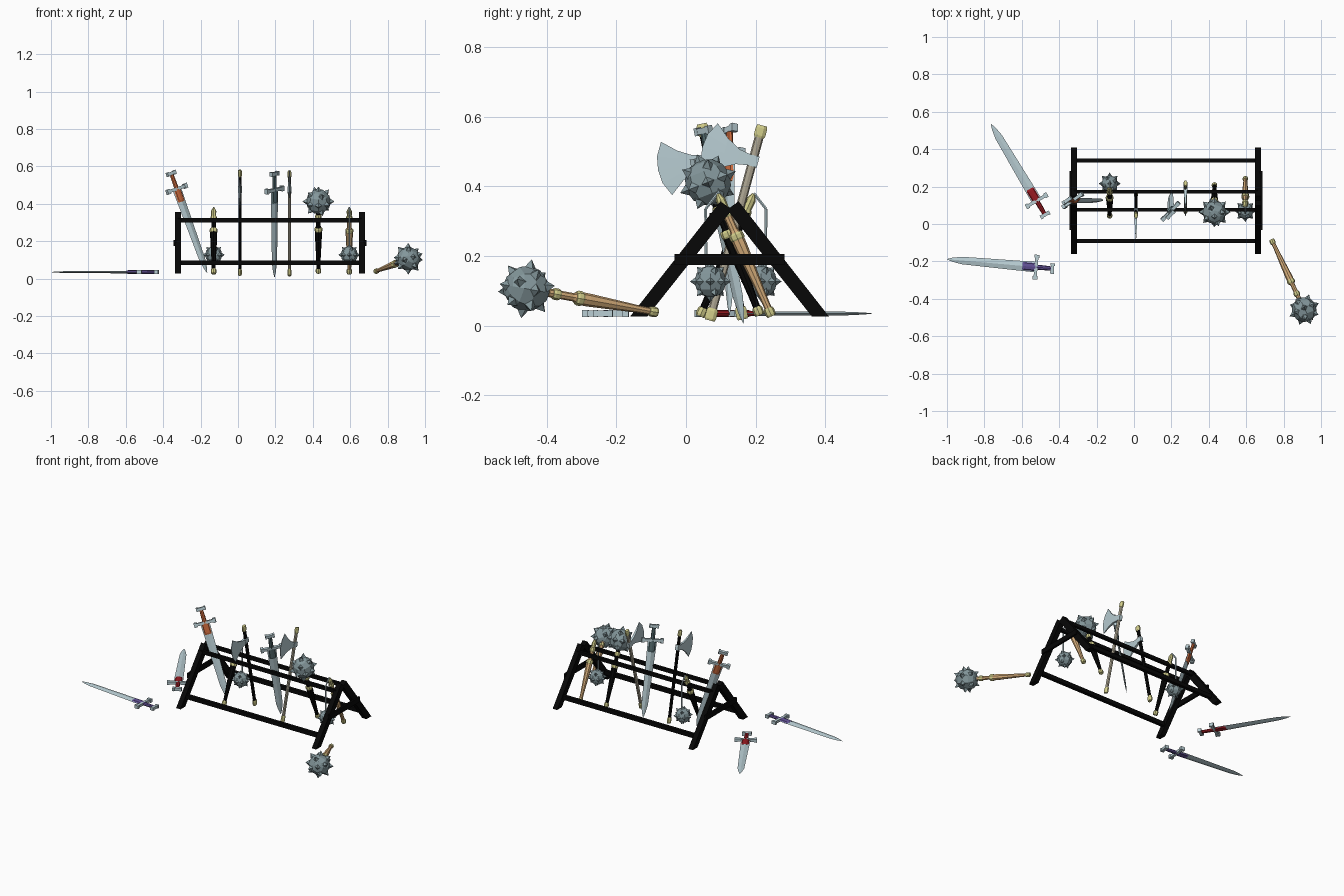
import bpy, bmesh, math
from mathutils import Vector, Matrix

if "Cube" in bpy.data.objects:
    bpy.data.objects.remove(bpy.data.objects["Cube"])

def material(name, r, g, b):
    m = bpy.data.materials.new(name)
    m.diffuse_color = (r, g, b, 1)
    m.use_nodes = True
    m.node_tree.nodes["Principled BSDF"].inputs["Base Color"].default_value = m.diffuse_color
    return m

BLACK = material("black paint", .002, .002, .002)
STEEL = material("pale steel", .48, .61, .65)
IRON = material("dark iron", .23, .31, .33)
GOLD = material("pale gold", .65, .62, .26)
WOOD = material("tan wood", .69, .43, .20)
ASH = material("grey wood", .42, .38, .29)
ORANGE = material("orange leather", .58, .14, .045)
TEAL = material("teal leather", .09, .15, .16)
RED = material("red leather", .32, .01, .015)
PURPLE = material("purple leather", .12, .08, .30)

def make(name, bm, mat, M=Matrix()):
    bmesh.ops.recalc_face_normals(bm, faces=bm.faces)
    me = bpy.data.meshes.new(name)
    bm.to_mesh(me)
    bm.free()
    me.materials.append(mat)
    ob = bpy.data.objects.new(name, me)
    bpy.context.collection.objects.link(ob)
    ob.matrix_world = M
    return ob

def frame(origin, top, side):
    """Local Z runs from origin to top, local X follows side."""
    o = Vector(origin)
    z = (Vector(top) - o).normalized()
    s = Vector(side)
    x = (s - z * s.dot(z)).normalized()
    y = z.cross(x)
    return Matrix.Translation(o) @ Matrix((x, y, z)).transposed().to_4x4()

def loft(name, stations, n, mat, M, phase=0.0):
    """Stations are (height, half width x, half width y)."""
    bm = bmesh.new()
    rings = []
    for h, rx, ry in stations:
        rings.append([bm.verts.new((rx * math.cos(phase + 2 * math.pi * i / n),
                                    ry * math.sin(phase + 2 * math.pi * i / n), h)) for i in range(n)])
    for a, b in zip(rings, rings[1:]):
        for i in range(n):
            j = (i + 1) % n
            bm.faces.new((a[i], a[j], b[j], b[i]))
    bm.faces.new(rings[0])
    bm.faces.new(rings[-1])
    return make(name, bm, mat, M)

def box(name, centre, size, mat, M=Matrix()):
    bm = bmesh.new()
    bmesh.ops.create_cube(bm, size=1, matrix=Matrix.Translation(centre) @ Matrix.Diagonal((*size, 1)))
    return make(name, bm, mat, M)

def prism(name, outline, axis_x, thick, mat, M=Matrix()):
    """Outline in local YZ, extruded along X."""
    bm = bmesh.new()
    lo, hi = [[bm.verts.new((axis_x + s * thick / 2, y, z)) for y, z in outline] for s in (-1, 1)]
    n = len(outline)
    bm.faces.new(lo)
    bm.faces.new(hi)
    for i in range(n):
        j = (i + 1) % n
        bm.faces.new((lo[i], lo[j], hi[j], hi[i]))
    return make(name, bm, mat, M)

# --- rack ---
MID = 0.125
for x, out in ((-0.32, -1), (0.662, 1)):
    for s in (-1, 1):
        leg = [(.285, .027), (.236, .027), (-.007, .333), (.026, .357)]
        prism("rack_leg", [(MID + s * y, z) for y, z in leg], x, .032, BLACK)
    box("rack_crossbar", (x + out * .018, MID, .19), (.014, .315, .032), BLACK)
for s in (-1, 1):
    box("lower_rail", (.17, MID + s * .215, .085), (.98, .022, .026), BLACK)
    box("upper_rail", (.17, MID + s * .048, .312), (.98, .018, .022), BLACK)

# --- swords ---
def sword(tip, pommel, side, grip):
    M = frame(tip, pommel, side)
    loft("sword_blade", [(0, .001, .0005), (.03, .011, .003), (.08, .020, .005), (.25, .0235, .006),
                         (.47, .028, .007)], 4, STEEL, M)
    # leather wrap on the blade below the guard, and the grip above it
    loft("blade_wrap", [(.405, .021, .007), (.415, .023, .010), (.475, .023, .010)], 8, grip, M)
    box("sword_guard", (0, 0, .478), (.11, .017, .017), STEEL, M)
    for s in (-1, 1):
        box("guard_end", (s * .058, 0, .478), (.017, .021, .028), STEEL, M)
    loft("sword_grip", [(.48, .013, .010), (.515, .013, .010), (.562, .011, .009)], 8, grip, M)
    box("sword_pommel", (0, 0, .566), (.048, .018, .017), STEEL, M)
    for s in (-1, 1):
        box("pommel_end", (s * .022, 0, .566), (.012, .020, .023), STEEL, M)

sword((-1.0, -.188, .035), (-.43, -.239, .035), (0, 1, 0), PURPLE)
sword((-.765, .535, .035), (-.473, .045, .035), (1, 0, 0), RED)
sword((-.165, .125, .03), (-.358, .125, .565), (.80, .56, .29), ORANGE)
sword((.195, .165, .006), (.195, .048, .57), (.69, .72, .15), TEAL)

# --- axes ---
def axe(bottom, top, wood):
    M = frame(bottom, top, (1, 0, 0))
    L = (Vector(top) - Vector(bottom)).length
    loft("axe_shaft", [(.01, .008, .012), (L - .01, .008, .013)], 8, wood, M)
    for h in (0, L - .036):
        loft("axe_cap", [(h, .009, .015), (h + .006, .011, .018), (h + .028, .011, .018),
                         (h + .036, .009, .015)], 8, GOLD, M, math.pi / 8)
    c = L - .105
    box("axe_collar", (0, 0, c), (.021, .032, .032), STEEL, M)
    # blade points to local -Y, thinning towards the curved edge
    bm = bmesh.new()
    rows = [(-.010, .016, .008), (-.045, .022, .007), (-.085, .044, .005), (-.125, .078, .0015)]
    edge = [-.125, -.145, -.150, -.145, -.125]
    grid = []
    for k, (y, h, t) in enumerate(rows):
        sides = []
        for s in (-1, 1):
            sides.append([bm.verts.new((s * t, edge[i] if k == 3 else y, c + f * h))
                          for i, f in enumerate((1, .5, 0, -.5, -1))])
        grid.append(sides)
    for a, b in zip(grid, grid[1:]):
        for s in (0, 1):
            for i in range(4):
                bm.faces.new((a[s][i], a[s][i + 1], b[s][i + 1], b[s][i]))
        for i in (0, 4):
            bm.faces.new((a[0][i], b[0][i], b[1][i], a[1][i]))
    for g in (grid[0], grid[-1]):
        for i in range(4):
            bm.faces.new((g[0][i], g[0][i + 1], g[1][i + 1], g[1][i]))
    make("axe_blade", bm, STEEL, M)

axe((.01, .163, .018), (.01, .045, .58), BLACK)
axe((.275, .068, .015), (.275, .219, .575), ASH)

# --- maces and flails ---
def spiked_ball(M, r):
    bm = bmesh.new()
    bmesh.ops.create_uvsphere(bm, u_segments=8, v_segments=6, radius=r)
    dirs = [(0, 90), (0, -90)] + [(a * 45, 0) for a in range(8)]
    dirs += [(a * 90 + 22, s * 45) for a in range(4) for s in (-1, 1)]
    for az, el in dirs:
        a, e = math.radians(az), math.radians(el)
        d = Vector((math.cos(a) * math.cos(e), math.sin(a) * math.cos(e), math.sin(e)))
        R = Matrix.Translation(d * r * 1.07) @ d.to_track_quat('Z', 'Y').to_matrix().to_4x4()
        bmesh.ops.create_cone(bm, segments=4, radius1=r * .30, radius2=0, depth=r * .42, cap_ends=True, matrix=R)
    make("spiked_ball", bm, IRON, M)

def handle(M, mat):
    loft("handle_shaft", [(.01, .010, .010), (.06, .011, .011), (.22, .019, .019), (.25, .019, .019),
                          (.27, .012, .012), (.35, .012, .012)], 8, mat, M)
    for h, r, d in ((0, .015, .026), (.238, .0215, .024), (.312, .017, .024)):
        loft("handle_ring", [(h, r * .85, r * .85), (h + d * .25, r, r), (h + d * .75, r, r),
                             (h + d, r * .85, r * .85)], 8, GOLD, M)

def mace(bottom, head, mat):
    M = frame(bottom, head, (1, 0, 0))
    handle(M, mat)
    L = (Vector(head) - Vector(bottom)).length
    spiked_ball(M @ Matrix.Translation((0, 0, L)), .067)

def flail(x, s, mat):
    """s is the side (in y) on which the ball hangs."""
    mid = .143
    top = (x, mid + s * .052, .38)
    M = frame((x, mid - s * .103, .027), top, (1, 0, 0))
    handle(M, mat)
    loft("flail_tip", [(.335, .013, .013), (.365, .014, .014), (.384, .005, .005)], 8, GOLD, M)
    # thin hanging chain
    bend, end = (x, mid + s * .087, .335), (x, mid + s * .085, .165)
    for a, b in ((top, bend), (bend, end)):
        L = (Vector(b) - Vector(a)).length
        loft("flail_chain", [(0, .0045, .0045), (L, .0045, .0045)], 6, STEEL, frame(a, b, (1, 0, 0)))
    spiked_ball(Matrix.Translation((x, mid + s * .073, .127)), .046)

mace((.43, .212, .03), (.43, .063, .412), BLACK)
mace((.735, -.083, .038), (.91, -.458, .106), WOOD)
flail(-.13, 1, BLACK)
flail(.595, -1, WOOD)
